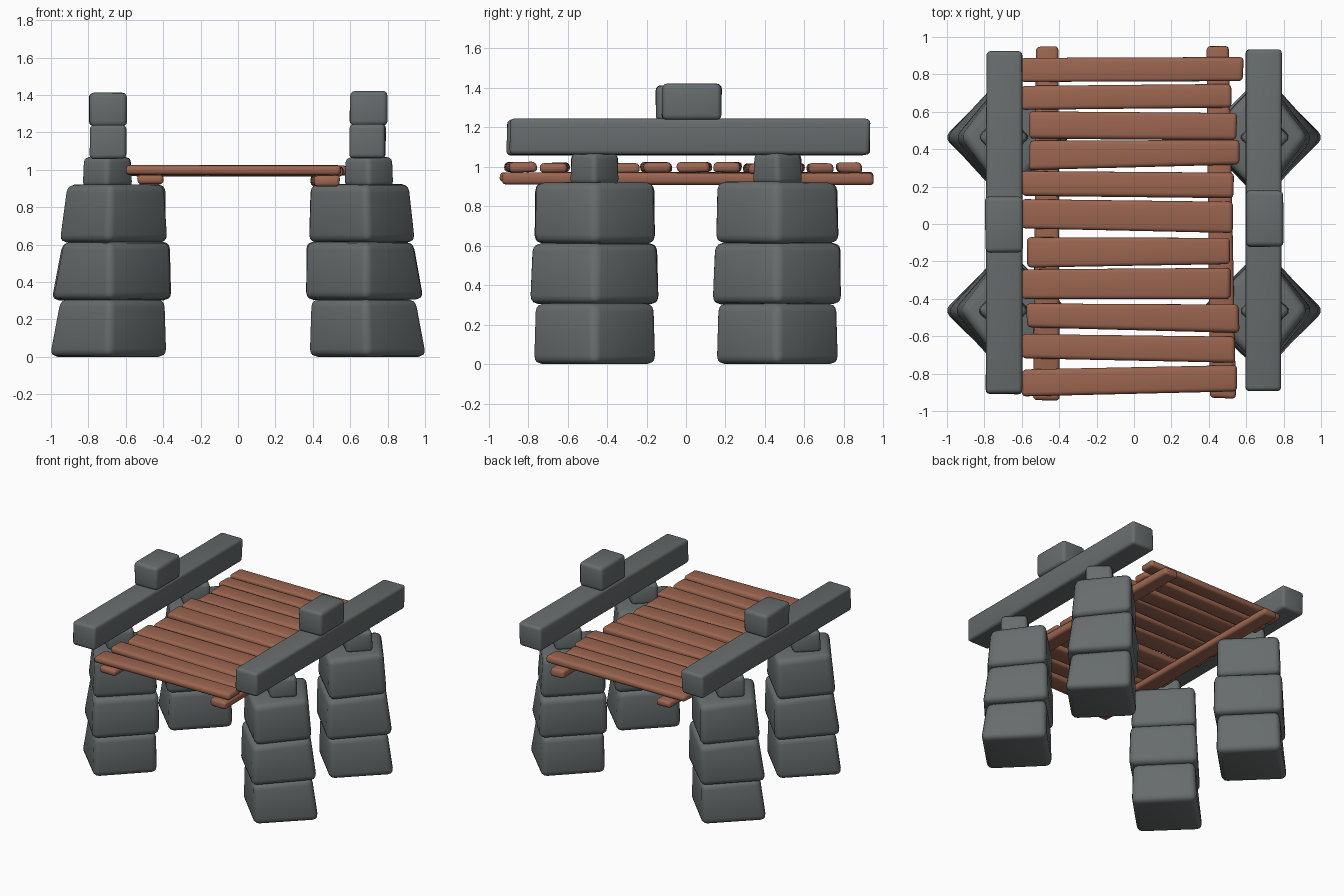
import bpy, bmesh, math, random
from mathutils import Vector

if "Cube" in bpy.data.objects:
    bpy.data.objects.remove(bpy.data.objects["Cube"])

random.seed(4)


def material(name, rgb):
    m = bpy.data.materials.new(name)
    m.diffuse_color = (*rgb, 1)
    m.use_nodes = True
    m.node_tree.nodes["Principled BSDF"].inputs["Base Color"].default_value = m.diffuse_color
    return m


stone = material("grey stone", (0.135, 0.150, 0.152))
wood = material("brown wood", (0.330, 0.130, 0.080))


def block(name, bottom, top, bevel, mat, jitter=0.0):
    """Rounded six-sided block from four bottom and four top corners."""
    bm = bmesh.new()
    vs = []
    for co in bottom + top:
        j = Vector([random.uniform(-jitter, jitter) for _ in range(3)])
        j.z *= 0.5
        vs.append(bm.verts.new(Vector(co) + j))
    bm.faces.new(vs[:4])
    bm.faces.new(vs[4:])
    for i in range(4):
        k = (i + 1) % 4
        bm.faces.new((vs[i], vs[k], vs[k + 4], vs[i + 4]))
    bmesh.ops.recalc_face_normals(bm, faces=bm.faces[:])
    bmesh.ops.bevel(bm, geom=bm.edges[:], offset=bevel, offset_type='OFFSET',
                    segments=3, profile=0.5, affect='EDGES', clamp_overlap=True)
    for v in bm.verts:
        v.co.z = max(v.co.z, 0.0)
    me = bpy.data.meshes.new(name)
    bm.to_mesh(me)
    bm.free()
    for p in me.polygons:
        p.use_smooth = True
    me.set_sharp_from_angle(angle=math.radians(40))
    me.materials.append(mat)
    ob = bpy.data.objects.new(name, me)
    bpy.context.collection.objects.link(ob)
    return ob


def box(name, x0, x1, y0, y1, z0, z1, bevel, mat, jitter=0.0):
    ring = [(x0, y0), (x1, y0), (x1, y1), (x0, y1)]
    return block(name, [(x, y, z0) for x, y in ring],
                 [(x, y, z1) for x, y in ring], bevel, mat, jitter)


def diamond(sx, cy, outer, inner, mid, half, z):
    return [(sx * outer, cy, z), (sx * mid, cy + half, z),
            (sx * inner, cy, z), (sx * mid, cy - half, z)]


# Pillars: three stacked stones turned 45 degrees, with a small neck stone
# (z0, z1, outer x bottom, outer x top, inner x, half width in y)
layers = [
    ("base", 0.00, 0.308, 1.025, 0.965, 0.365, 0.325),
    ("middle", 0.304, 0.615, 1.012, 0.950, 0.342, 0.343),
    ("upper", 0.612, 0.922, 0.965, 0.925, 0.365, 0.325),
]
for sx, side in ((-1, "left"), (1, "right")):
    for sy, end in ((-1, "front"), (1, "back")):
        cy = sy * 0.463
        for part, z0, z1, ob_, ot, inn, half in layers:
            j = 0.0 if z0 == 0 else 0.006
            block(f"{side}_{end}_pillar_{part}",
                  diamond(sx, cy, ob_, inn, 0.69, half, z0),
                  diamond(sx, cy, ot, inn + 0.01, 0.685, half - 0.008, z1),
                  0.042, stone, j)
        block(f"{side}_{end}_pillar_neck",
              diamond(sx, cy, 0.84, 0.555, 0.70, 0.137, 0.91),
              diamond(sx, cy, 0.835, 0.565, 0.70, 0.13, 1.068),
              0.028, stone, 0.004)

# Stone handrail beams and the cap stones on them
box("left_beam", -0.792, -0.60, -0.908, 0.922, 1.058, 1.24, 0.022, stone, 0.004)
box("right_beam", 0.598, 0.788, -0.895, 0.932, 1.060, 1.243, 0.022, stone, 0.004)
box("left_cap_stone", -0.795, -0.595, -0.152, 0.146, 1.232, 1.412, 0.026, stone, 0.003)
box("right_cap_stone", 0.598, 0.798, -0.122, 0.18, 1.236, 1.422, 0.026, stone, 0.003)

# Long wooden rails under the deck
for name, xf, xb, y0, y1, z0, z1 in (
        ("left_rail", -0.47, -0.463, -0.942, 0.948, 0.922, 0.974),
        ("right_rail", 0.477, 0.45, -0.93, 0.95, 0.908, 0.970)):
    w = 0.068
    ring = [(xf - w, y0), (xf + w, y0), (xb + w * 0.9, y1), (xb - w * 0.9, y1)]
    block(name, [(x, y, z0) for x, y in ring], [(x, y, z1) for x, y in ring],
          0.02, wood, 0.005)

# Deck planks: x0, x1, then y range at the left end and at the right end
planks = [
    (-0.61, 0.585, 0.76, 0.885, 0.762, 0.89),
    (-0.60, 0.52, 0.615, 0.74, 0.62, 0.75),
    (-0.56, 0.55, 0.455, 0.60, 0.45, 0.592),
    (-0.56, 0.565, 0.29, 0.44, 0.315, 0.45),
    (-0.60, 0.53, 0.155, 0.285, 0.14, 0.275),
    (-0.60, 0.53, -0.02, 0.13, -0.05, 0.115),
    (-0.57, 0.515, -0.23, -0.07, -0.215, -0.075),
    (-0.60, 0.515, -0.40, -0.245, -0.40, -0.235),
    (-0.575, 0.56, -0.55, -0.42, -0.58, -0.43),
    (-0.60, 0.545, -0.72, -0.59, -0.74, -0.60),
    (-0.60, 0.55, -0.925, -0.78, -0.90, -0.755),
]
for i, (x0, x1, a0, a1, b0, b1) in enumerate(planks):
    ring = [(x0, a0), (x1, b0), (x1, b1), (x0, a1)]
    z = 0.968 + random.uniform(-0.003, 0.005)
    block(f"deck_plank_{i + 1}", [(x, y, z) for x, y in ring],
          [(x, y, z + 0.052) for x, y in ring], 0.021, wood, 0.006)
